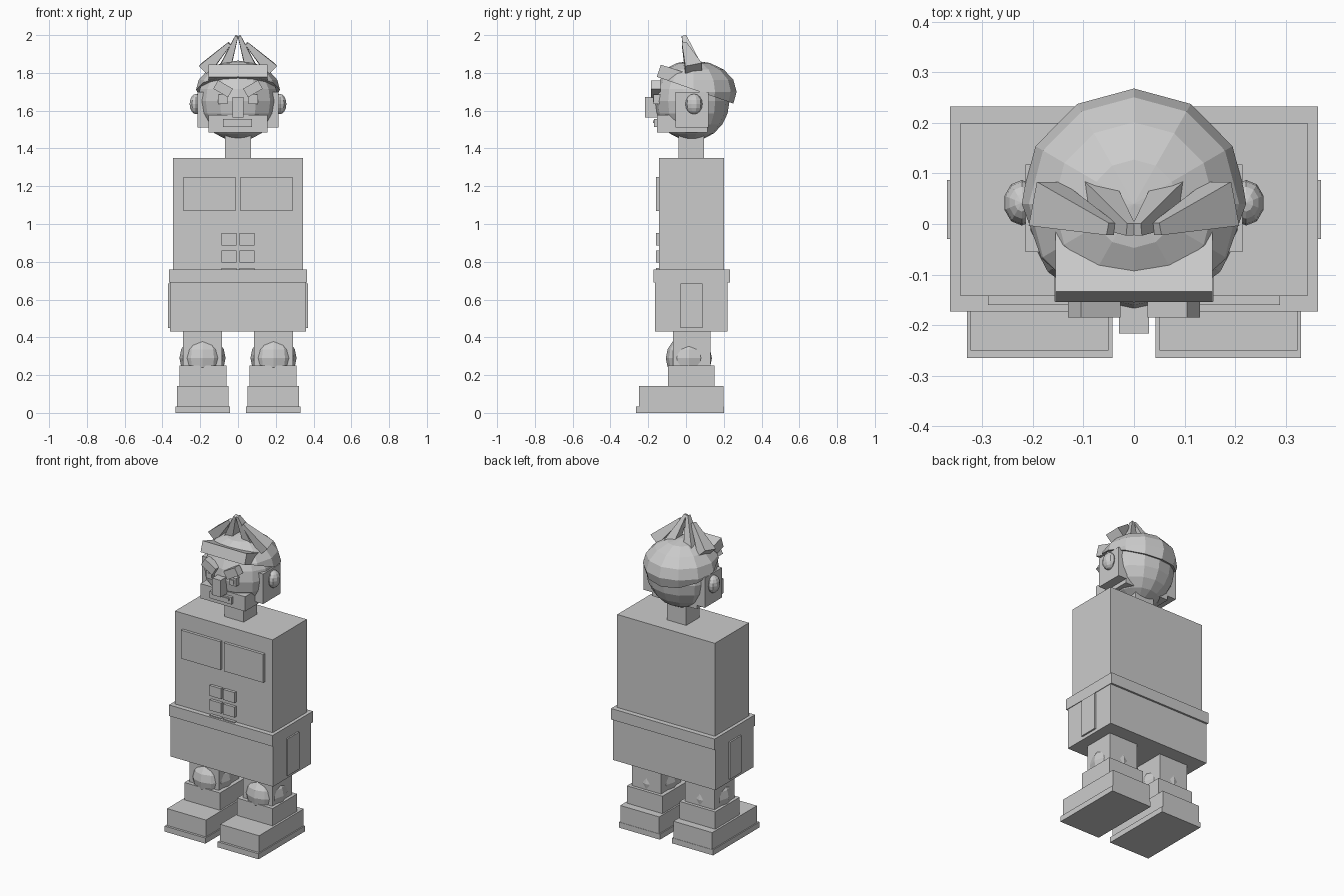
import bpy, bmesh, math
from mathutils import Vector, Matrix

if "Cube" in bpy.data.objects:
    bpy.data.objects.remove(bpy.data.objects["Cube"])

grey = bpy.data.materials.new("plain grey")
grey.diffuse_color = (0.6, 0.6, 0.6, 1)
grey.use_nodes = True
grey.node_tree.nodes["Principled BSDF"].inputs["Base Color"].default_value = grey.diffuse_color


def finish(name, bm):
    bmesh.ops.recalc_face_normals(bm, faces=bm.faces[:])
    me = bpy.data.meshes.new(name)
    bm.to_mesh(me)
    bm.free()
    me.materials.append(grey)
    ob = bpy.data.objects.new(name, me)
    bpy.context.collection.objects.link(ob)
    return ob


def box(name, x, y, z, rot=None):
    """Box from (min, max) ranges, optionally turned about its centre."""
    bm = bmesh.new()
    size = [r[1] - r[0] for r in (x, y, z)]
    mid = Vector([(r[0] + r[1]) / 2 for r in (x, y, z)])
    m = Matrix.Translation(mid) @ (rot or Matrix()) @ Matrix.Diagonal((*size, 1))
    bmesh.ops.create_cube(bm, size=1, matrix=m)
    return finish(name, bm)


def ball(name, centre, radii, seg=12, rings=8, cut=None):
    """Low-poly ball; cut = (point, normal) keeps only the normal side."""
    bm = bmesh.new()
    m = Matrix.Translation(centre) @ Matrix.Diagonal((*radii, 1))
    bmesh.ops.create_uvsphere(bm, u_segments=seg, v_segments=rings, radius=1, matrix=m)
    if cut:
        res = bmesh.ops.bisect_plane(bm, geom=bm.verts[:] + bm.edges[:] + bm.faces[:],
                                     plane_co=cut[0], plane_no=cut[1], clear_inner=True)
        edges = [e for e in res["geom_cut"] if isinstance(e, bmesh.types.BMEdge)]
        bmesh.ops.contextual_create(bm, geom=edges)
    return finish(name, bm)


def spike(name, base, tip, base_size, tip_size):
    """Tapered four-sided lock of hair from a wide base to a narrow tip."""
    bm = bmesh.new()
    base, tip = Vector(base), Vector(tip)
    axis = (tip - base).normalized()
    u = Vector((axis.z, 0, -axis.x)).normalized()
    v = axis.cross(u)
    loops = []
    for c, (w, d) in ((base, base_size), (tip, tip_size)):
        loops.append([bm.verts.new(c + u * (a * w / 2) + v * (b * d / 2))
                      for a, b in ((-1, -1), (1, -1), (1, 1), (-1, 1))])
    lo, hi = loops
    bm.faces.new(lo)
    bm.faces.new(hi)
    for i in range(4):
        j = (i + 1) % 4
        bm.faces.new((lo[i], lo[j], hi[j], hi[i]))
    return finish(name, bm)


def side_range(s, a, b):
    return tuple(sorted((s * a, s * b)))


# Trunk
box("hips", (-0.36, 0.36), (-0.163, 0.22), (0.43, 0.69))
box("belt", (-0.364, 0.364), (-0.173, 0.232), (0.69, 0.76))
box("torso", (-0.343, 0.343), (-0.142, 0.20), (0.76, 1.35))
box("neck", (-0.068, 0.068), (-0.04, 0.095), (1.35, 1.50))

for s, side in ((-1, "left"), (1, "right")):
    # Legs and shoes
    box(side + "_sole", side_range(s, 0.043, 0.33), (-0.265, 0.20), (0, 0.035))
    box(side + "_shoe", side_range(s, 0.05, 0.323), (-0.25, 0.198), (0.035, 0.142))
    box(side + "_ankle", side_range(s, 0.06, 0.31), (-0.095, 0.15), (0.142, 0.252))
    box(side + "_leg", side_range(s, 0.085, 0.29), (-0.07, 0.13), (0.252, 0.43))
    ball(side + "_knee", (s * 0.188, 0.015, 0.29), (0.122,) * 3)
    # Body plates
    box(side + "_hip_plate", side_range(s, 0.355, 0.37), (-0.03, 0.087), (0.45, 0.685))
    box(side + "_chest_plate", side_range(s, 0.012, 0.289), (-0.16, -0.14), (1.07, 1.25))
    for i, z in enumerate((0.887, 0.795, 0.70)):
        box(f"{side}_stomach_plate_{i}", side_range(s, 0.007, 0.088),
            (-0.16, -0.14), (z, z + 0.066))
    # Face and side of head
    ball(side + "_ear", (s * 0.222, 0.042, 1.635), (0.036, 0.045, 0.054), 10, 8)
    box(side + "_sideburn", side_range(s, 0.15, 0.215), (-0.055, 0.118), (1.51, 1.70))
    box(side + "_brow", side_range(s, 0.034, 0.124), (-0.185, -0.135), (1.69, 1.742),
        Matrix.Rotation(-s * math.radians(30), 4, "Y"))
    box(side + "_eye", side_range(s, 0.055, 0.105), (-0.171, -0.135), (1.635, 1.685))
    box(side + "_pupil", side_range(s, 0.064, 0.09), (-0.176, -0.169), (1.645, 1.672))
    # Hair locks
    spike(side + "_outer_lock", (s * 0.175, 0.04, 1.82), (s * 0.045, -0.01, 1.955),
          (0.07, 0.09), (0.02, 0.025))
    spike(side + "_inner_lock", (s * 0.075, 0.045, 1.81), (s * 0.007, -0.011, 1.995),
          (0.065, 0.09), (0.016, 0.025))

# Head
ball("head", (0, 0.03, 1.65), (0.218, 0.20, 0.21), 14, 10)
ball("hair", (0, 0.04, 1.70), (0.225, 0.228, 0.165), 12, 8,
     cut=((0, 0.03, 1.715), (0, 0.35, 1)))
box("fringe", (-0.155, 0.155), (-0.147, -0.022), (1.758, 1.826),
    Matrix.Rotation(math.radians(-18), 4, "X"))
box("nose", (-0.03, 0.03), (-0.217, -0.14), (1.565, 1.672))
box("jaw", (-0.157, 0.157), (-0.153, 0.115), (1.485, 1.578))
box("mouth", (-0.08, 0.073), (-0.17, -0.15), (1.513, 1.557))
box("teeth", (-0.065, 0.058), (-0.176, -0.168), (1.534, 1.548))
